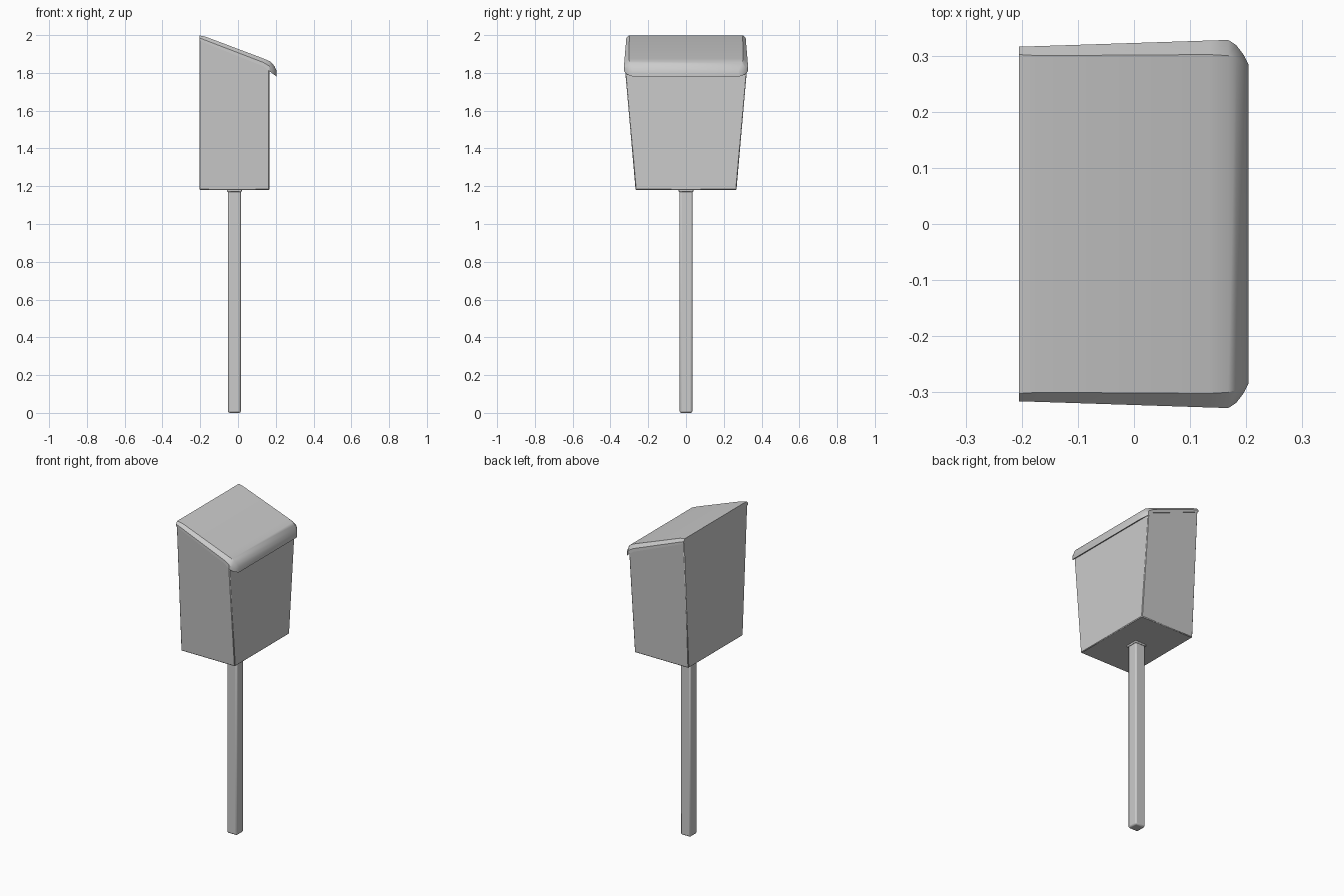
import bpy, bmesh

if "Cube" in bpy.data.objects:
    bpy.data.objects.remove(bpy.data.objects["Cube"])


def loft(name, rings, bevel=0.0, segments=2):
    """Skin a list of equal-length closed point rings and cap both ends."""
    bm = bmesh.new()
    loops = [[bm.verts.new(p) for p in ring] for ring in rings]
    n = len(loops[0])
    for a, b in zip(loops, loops[1:]):
        for i in range(n):
            j = (i + 1) % n
            bm.faces.new((a[i], a[j], b[j], b[i]))
    bm.faces.new(loops[0][::-1])
    bm.faces.new(loops[-1])
    bmesh.ops.recalc_face_normals(bm, faces=bm.faces)
    mesh = bpy.data.meshes.new(name)
    bm.to_mesh(mesh)
    bm.free()
    ob = bpy.data.objects.new(name, mesh)
    bpy.context.collection.objects.link(ob)
    if bevel:
        mod = ob.modifiers.new("soft_edges", 'BEVEL')
        mod.width = bevel
        mod.segments = segments
        mod.limit_method = 'ANGLE'
    bpy.ops.object.select_all(action='DESELECT')
    ob.select_set(True)
    bpy.context.view_layer.objects.active = ob
    bpy.ops.object.shade_smooth_by_angle(angle=0.6)
    return ob


def rect(x0, x1, y, z):
    return [(x0, -y, z), (x1, -y, z), (x1, y, z), (x0, y, z)]


# Square post with softened corners, and its small mounting collar
loft("post", [rect(-0.053, 0.015, 0.034, 0.0), rect(-0.053, 0.015, 0.034, 1.185)], 0.009)
loft("post_collar", [rect(-0.058, 0.02, 0.039, 1.17), rect(-0.058, 0.02, 0.039, 1.19)], 0.004)

# Bin body: tapered in width, sloping top
x0, x1 = -0.204, 0.166
loft("bin_body", [
    rect(x0, x1, 0.267, 1.18),
    [(x0, -0.313, 1.985), (x1, -0.325, 1.84), (x1, 0.325, 1.84), (x0, 0.313, 1.985)],
], 0.004, 1)

# Sloping lid with chamfered sides and a drooping lip
# section: x, top z, inner half width, outer half width, rim z, underside z
sections = [
    (-0.205, 1.999, 0.302, 0.316, 1.985, 1.972),
    (-0.170, 1.991, 0.300, 0.317, 1.972, 1.957),
    (0.135, 1.876, 0.302, 0.327, 1.855, 1.835),
    (0.168, 1.862, 0.300, 0.328, 1.835, 1.808),
    (0.182, 1.850, 0.296, 0.319, 1.823, 1.797),
    (0.195, 1.832, 0.286, 0.302, 1.812, 1.788),
    (0.204, 1.812, 0.276, 0.284, 1.802, 1.781),
]
loft("lid", [
    [(x, -wo, zb), (x, -wo, zr), (x, -wi, zt), (x, wi, zt), (x, wo, zr), (x, wo, zb)]
    for x, zt, wi, wo, zr, zb in sections
])
